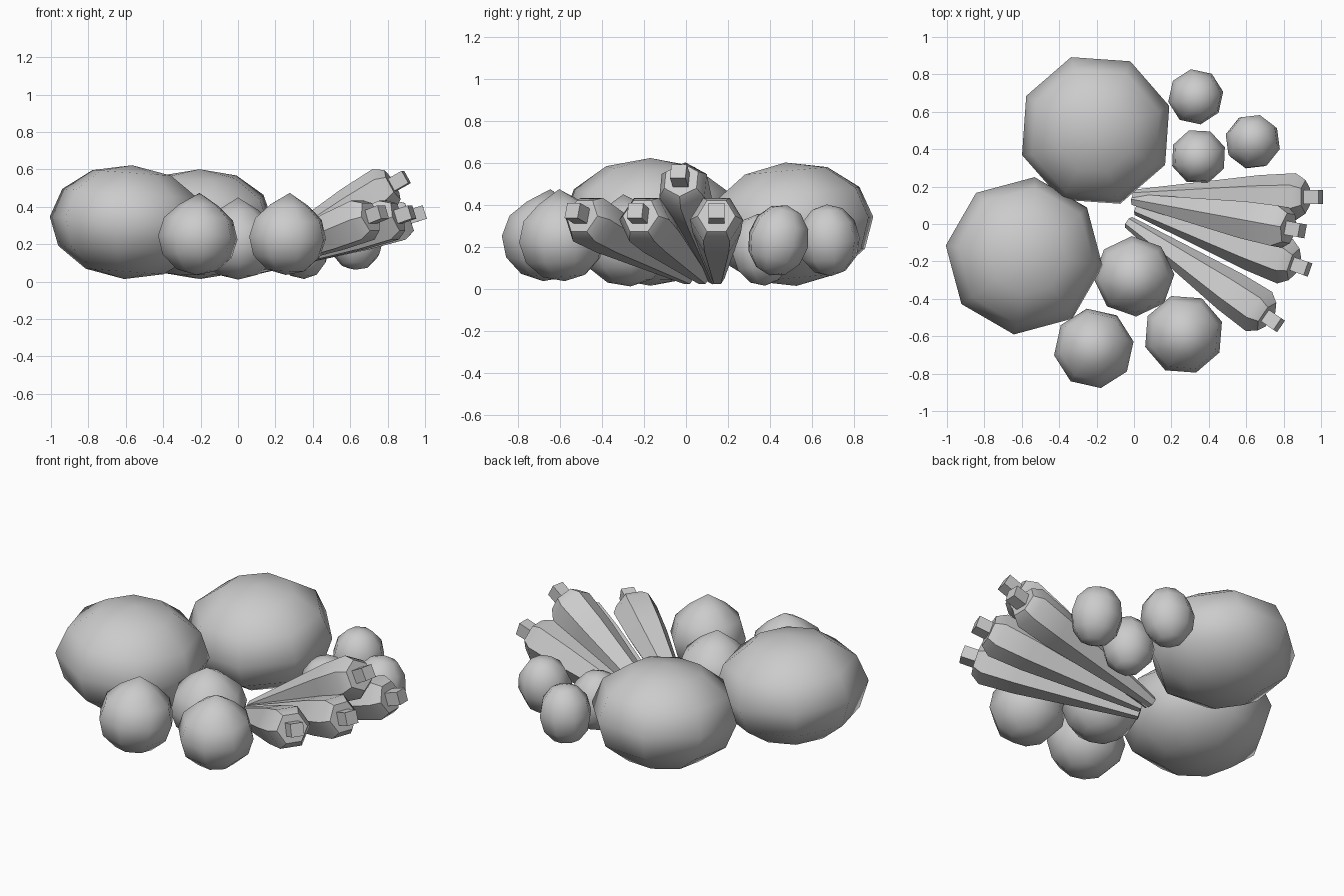
import bpy, math
from mathutils import Vector, Matrix

if "Cube" in bpy.data.objects:
    bpy.data.objects.remove(bpy.data.objects["Cube"])


def smooth(ob, angle=60):
    bpy.ops.object.select_all(action='DESELECT')
    ob.select_set(True)
    bpy.context.view_layer.objects.active = ob
    bpy.ops.object.shade_smooth_by_angle(angle=math.radians(angle))


def lathe(name, profile, sides, matrix, roll=0, stem=None):
    """Spin (radius, height) points round z; radius 0 makes a pole."""
    verts, faces, rings = [], [], []

    def add(prof, n, turn):
        rows = []
        for r, z in prof:
            count = 1 if r == 0 else n
            rows.append([len(verts) + i for i in range(count)])
            for i in range(count):
                a = turn + math.tau * i / n
                verts.append((r * math.cos(a), r * math.sin(a), z))
        for lo, hi in zip(rows, rows[1:]):
            for i in range(n):
                j = (i + 1) % n
                if len(lo) == 1:
                    faces.append((lo[0], hi[j], hi[i]))
                elif len(hi) == 1:
                    faces.append((lo[i], lo[j], hi[0]))
                else:
                    faces.append((lo[i], lo[j], hi[j], hi[i]))
        if len(rows[0]) > 1:
            faces.append(rows[0][::-1])
        if len(rows[-1]) > 1:
            faces.append(rows[-1])

    add(profile, sides, math.radians(roll))
    if stem:
        add(stem, 4, math.radians(45))
    me = bpy.data.meshes.new(name)
    me.from_pydata(verts, [], faces)
    ob = bpy.data.objects.new(name, me)
    bpy.context.collection.objects.link(ob)
    ob.matrix_world = matrix
    smooth(ob, 50 if stem else 60)
    return ob


def ball_profile(r, h, tip=None):
    pts = [(r * math.cos(math.radians(a)), h * math.sin(math.radians(a)))
           for a in (-60, -30, 0, 30, 60)]
    return [(0, -h)] + pts + [(0, tip or h)]


def place(loc, rx=0, ry=0):
    return Matrix.Translation(loc) @ Matrix.Rotation(rx, 4, 'X') @ Matrix.Rotation(ry, 4, 'Y')


# Two large cabbages
lathe("cabbage_back", ball_profile(0.415, 0.295), 8, place((-0.205, 0.5, 0.307), 0.09), 18.5)
lathe("cabbage_left", ball_profile(0.424, 0.305), 8, place((-0.587, -0.17, 0.318), 0, 0.07), 37.5)

# Onions with pointed tops
for i, (x, y, z, roll, rx, ry) in enumerate([
        (0.0, -0.28, 0.21, 3, 0.08, 0),
        (-0.215, -0.665, 0.235, 10, -0.08, 0.04),
        (0.265, -0.59, 0.235, 18, 0.06, 0.05)]):
    lathe(f"onion_{i + 1}", ball_profile(0.216, 0.2, 0.24), 8, place((x, y, z), rx, ry), roll)

# Potatoes
for i, (x, y, z, roll, rx, ry) in enumerate([
        (0.33, 0.68, 0.23, 10, 0.05, 0.1),
        (0.345, 0.36, 0.185, 20, 0.1, -0.05),
        (0.635, 0.44, 0.23, 30, -0.25, 0.05)]):
    lathe(f"potato_{i + 1}", ball_profile(0.15, 0.172), 8, place((x, y, z), rx, ry), roll)

# Carrots fanned out from their tips, each with a square stalk
carrots = [((0.0, 0.15, 0.05), (0.96, 0.145, 0.36), 0),
           ((0.0, 0.13, 0.05), (0.865, -0.03, 0.54), 30),
           ((0.015, 0.08, 0.05), (0.895, -0.23, 0.36), 0),
           ((-0.03, 0.01, 0.05), (0.745, -0.52, 0.36), 0)]
for i, (tip, end, roll) in enumerate(carrots):
    axis = Vector(end) - Vector(tip)
    length = axis.length
    d = axis.normalized()
    side = Vector((0, 0, 1)).cross(d).normalized()
    up = d.cross(side)
    m = Matrix((side, up, d)).transposed().to_4x4()
    m.translation = tip
    body = [(0.034, 0), (0.115, 0.7 * length), (0.126, 0.9 * length), (0.09, 0.955 * length)]
    stalk = [(0.053, 0.94 * length), (0.053, 1.04 * length)]
    lathe(f"carrot_{i + 1}", body, 6, m, roll, stalk)
